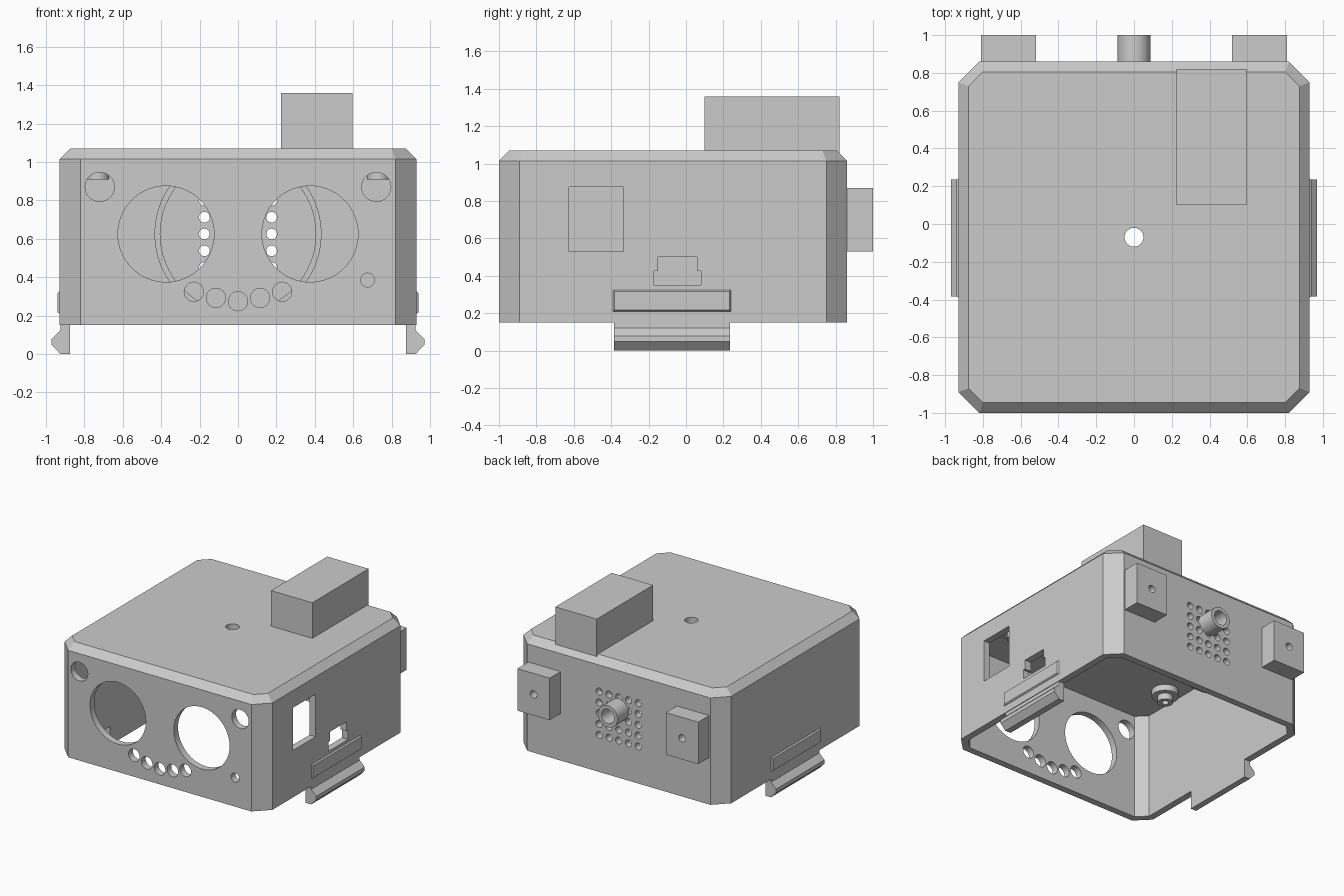
import bpy, bmesh, math
from mathutils import Vector

if "Cube" in bpy.data.objects:
    bpy.data.objects.remove(bpy.data.objects["Cube"], do_unlink=True)

grey = bpy.data.materials.new("plain grey")
grey.use_nodes = True
grey.diffuse_color = (0.6, 0.6, 0.6, 1)
grey.node_tree.nodes["Principled BSDF"].inputs["Base Color"].default_value = (0.6, 0.6, 0.6, 1)


# --- helpers ---
def loft(bm, rings):
    """Closed solid through rings of equal point count."""
    loops = [[bm.verts.new(p) for p in ring] for ring in rings]
    n = len(loops[0])
    for a, b in zip(loops, loops[1:]):
        for i in range(n):
            j = (i + 1) % n
            bm.faces.new((a[i], a[j], b[j], b[i]))
    bm.faces.new(loops[0][::-1])
    bm.faces.new(loops[-1])


def place(u, v, w, axis):
    return Vector({"x": (w, u, v), "y": (u, w, v), "z": (u, v, w)}[axis])


def prism(bm, outline, axis, lo, hi):
    loft(bm, [[place(u, v, w, axis) for u, v in outline] for w in (lo, hi)])


def rect(u0, u1, v0, v1):
    return [(u0, v0), (u1, v0), (u1, v1), (u0, v1)]


def circle(u, v, r, n=40):
    return [(u + r * math.cos(2 * math.pi * i / n), v + r * math.sin(2 * math.pi * i / n))
            for i in range(n)]


def octagon(hx, y0, y1, cut, z):
    pts = [(hx - cut, y0), (hx, y0 + cut), (hx, y1 - cut), (hx - cut, y1)]
    pts += [(-x, y) for x, y in reversed(pts)]
    return [(x, y, z) for x, y in pts]


def finish(name, bm):
    bmesh.ops.recalc_face_normals(bm, faces=bm.faces)
    mesh = bpy.data.meshes.new(name)
    bm.to_mesh(mesh)
    bm.free()
    mesh.materials.append(grey)
    ob = bpy.data.objects.new(name, mesh)
    bpy.context.collection.objects.link(ob)
    return ob


def activate(ob):
    bpy.ops.object.select_all(action="DESELECT")
    ob.select_set(True)
    bpy.context.view_layer.objects.active = ob


def carve(ob, bm):
    """Cut the solids in bm out of ob."""
    cutter = finish("cutter", bm)
    cutter.hide_render = True
    mod = ob.modifiers.new("cut", "BOOLEAN")
    mod.operation, mod.solver, mod.object = "DIFFERENCE", "EXACT", cutter
    activate(ob)
    bpy.ops.object.modifier_apply(modifier=mod.name)
    bpy.data.objects.remove(cutter, do_unlink=True)


def smooth(ob):
    activate(ob)
    bpy.ops.object.shade_smooth_by_angle(angle=math.radians(30))


def solid(name, outline, axis, lo, hi, holes=None):
    bm = bmesh.new()
    prism(bm, outline, axis, lo, hi)
    ob = finish(name, bm)
    if holes:
        cut = bmesh.new()
        for hole in holes:
            prism(cut, *hole)
        carve(ob, cut)
    smooth(ob)
    return ob


# --- hollow case, open underneath ---
bm = bmesh.new()
loft(bm, [octagon(0.93, -1, 0.86, 0.11, 0.15), octagon(0.93, -1, 0.86, 0.11, 1.015),
          octagon(0.875, -0.945, 0.805, 0.075, 1.07)])
case = finish("case_shell", bm)
cavity = bmesh.new()
loft(cavity, [octagon(0.875, -0.945, 0.805, 0.078, z) for z in (0.0, 1.01)])
carve(case, cavity)

# front holes: eyes, corner holes, curved row, small hole
cuts = bmesh.new()
front = [(0.675, 0.385, 0.036), (0, 0.275, 0.05)]
for s in (-1, 1):
    front += [(s * 0.375, 0.625, 0.25), (s * 0.72, 0.87, 0.076),
              (s * 0.115, 0.292, 0.05), (s * 0.23, 0.324, 0.05)]
for x, z, r in front:
    prism(cuts, circle(x, z, r, 64 if r > 0.2 else 32), "y", -1.1, -0.9)

# square grid of holes in the back
step = 0.0875
for i in range(-2, 3):
    for j in range(-2, 3):
        prism(cuts, circle(i * step, 0.625 + j * step, 0.028, 20), "y", 0.75, 0.95)

# left side window and stepped socket, and the hole in the lid
prism(cuts, rect(-0.625, -0.335, 0.53, 0.875), "x", 0.8, 1)
prism(cuts, [(-0.17, 0.35), (0.08, 0.35), (0.08, 0.425), (0.06, 0.425), (0.06, 0.5),
             (-0.15, 0.5), (-0.15, 0.425), (-0.17, 0.425)], "x", 0.8, 1)
prism(cuts, circle(0, -0.07, 0.05), "z", 0.9, 1.2)
carve(case, cuts)
smooth(case)

# --- block on the lid ---
solid("lid_block", rect(0.225, 0.595, 0.1, 0.82), "z", 1.04, 1.358)

# --- back tube and speaker ring inside the back wall ---
solid("back_tube", circle(0, 0.7, 0.087), "y", 0.85, 1, [(circle(0, 0.7, 0.058), "y", 0.8, 1.1)])
solid("speaker_ring", circle(0, 0.625, 0.435, 64), "y", 0.74, 0.81,
      [(circle(0, 0.625, 0.405, 64), "y", 0.7, 0.9)])

for side, s in (("left", 1), ("right", -1)):
    # mounting block on the back
    solid(f"{side}_back_block", rect(s * 0.665 - 0.145, s * 0.665 + 0.145, 0.53, 0.87), "y",
          0.855, 1, [(circle(s * 0.665, 0.7, 0.03, 24), "y", 0.9, 1.1)])

    # snap clip below the side wall
    hook = [(0.875, 0.16), (0.925, 0.16), (0.925, 0.122), (0.97, 0.078),
            (0.97, 0.048), (0.925, 0), (0.875, 0)]
    solid(f"{side}_clip", [(s * x, z) for x, z in hook], "y", -0.385, 0.235)

    # raised bar with bevelled edges
    bm = bmesh.new()
    loft(bm, [[(s * x, y, z) for y, z in rect(-0.39 + d, 0.24 - d, 0.21 + d, 0.325 - d)]
              for x, d in ((0.92, 0), (0.93, 0), (0.941, 0.008))])
    finish(f"{side}_side_bar", bm)

    # stepped screw posts hanging from the lid
    for end, y in (("front", -0.51), ("back", 0.37)):
        x = s * 0.73
        solid(f"{side}_{end}_post_collar", circle(x, y, 0.1), "z", 0.96, 1.02,
              [(circle(x, y, 0.025, 20), "z", 0.9, 1.0)])
        solid(f"{side}_{end}_post_tip", circle(x, y, 0.058), "z", 0.91, 0.965,
              [(circle(x, y, 0.025, 20), "z", 0.8, 1.1)])
